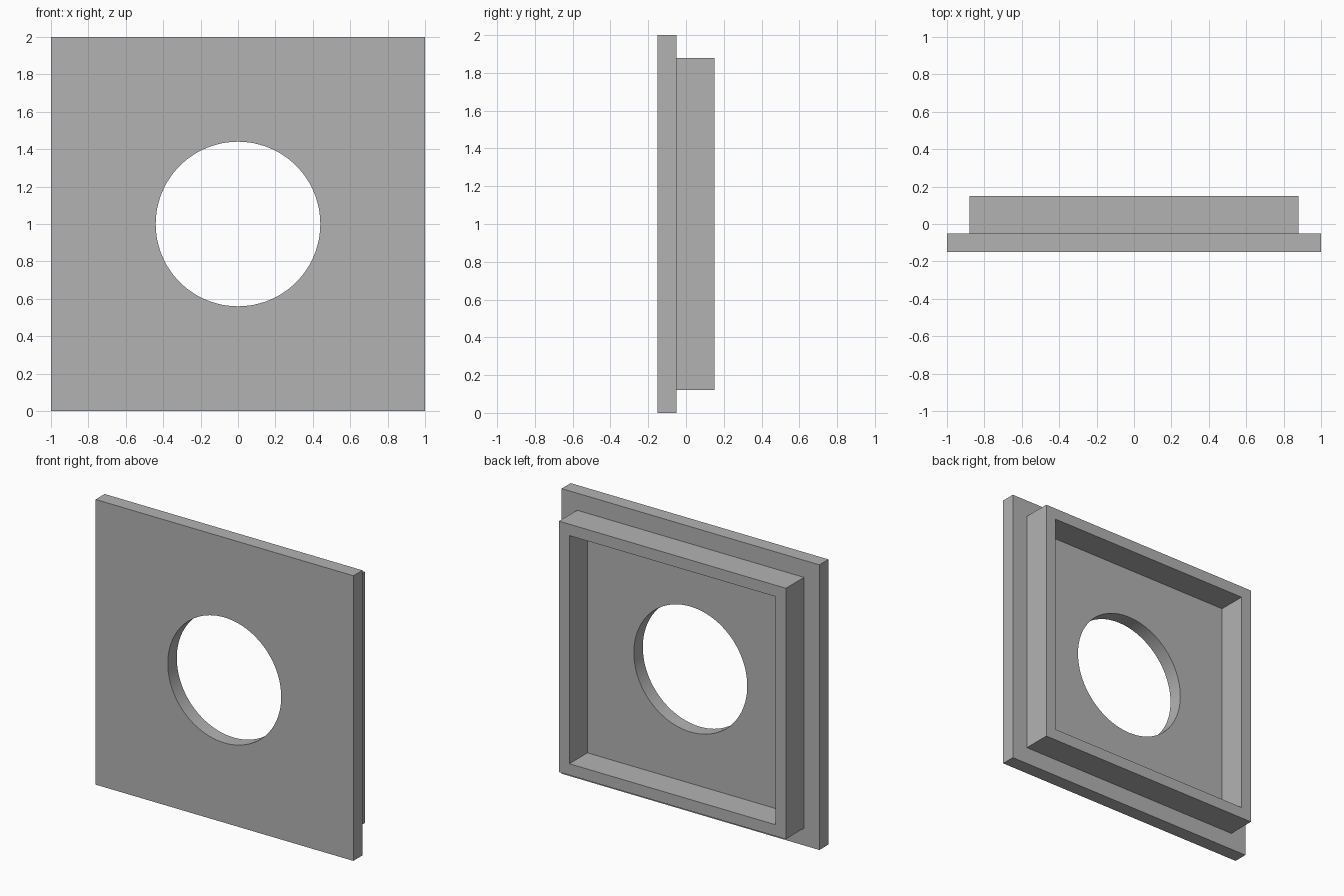
import bpy
from math import cos, sin, pi, radians

cube = bpy.data.objects.get("Cube")
if cube:
    bpy.data.objects.remove(cube, do_unlink=True)

GREY = (0.45, 0.45, 0.45, 1.0)
grey = bpy.data.materials.new("plain grey")
grey.use_nodes = True
grey.diffuse_color = GREY
grey.node_tree.nodes["Principled BSDF"].inputs["Base Color"].default_value = GREY


def square(half):
    return [(-half, -half), (half, -half), (half, half), (-half, half)]


def circle(radius, sides=96):
    return [(radius * cos(2 * pi * i / sides), radius * sin(2 * pi * i / sides))
            for i in range(sides)]


def pierced_slab(name, outer, hole, y_front, y_back):
    """Upright slab with a hole, extruded from two closed outlines."""
    curve = bpy.data.curves.new(name, "CURVE")
    curve.dimensions = "2D"
    curve.fill_mode = "BOTH"
    curve.extrude = (y_back - y_front) / 2
    for outline in (outer, hole):
        spline = curve.splines.new("POLY")
        spline.points.add(len(outline) - 1)
        for point, (x, y) in zip(spline.points, outline):
            point.co = (x, y, 0, 1)
        spline.use_cyclic_u = True
    obj = bpy.data.objects.new(name, curve)
    bpy.context.collection.objects.link(obj)
    obj.location = (0, (y_front + y_back) / 2, 1)
    obj.rotation_euler = (radians(90), 0, 0)
    # Turn the outline into a mesh with crisp edges
    bpy.ops.object.select_all(action="DESELECT")
    obj.select_set(True)
    bpy.context.view_layer.objects.active = obj
    bpy.ops.object.convert(target="MESH")
    obj = bpy.context.object
    obj.name = name
    obj.data.materials.clear()
    obj.data.materials.append(grey)
    bpy.ops.object.shade_smooth_by_angle(angle=radians(30))
    return obj


# Front plate with the round opening
pierced_slab("front_plate", square(1.0), circle(0.44), -0.15, -0.05)

# Square rim standing out from the back of the plate
pierced_slab("back_rim", square(0.88), square(0.8), -0.05, 0.15)
